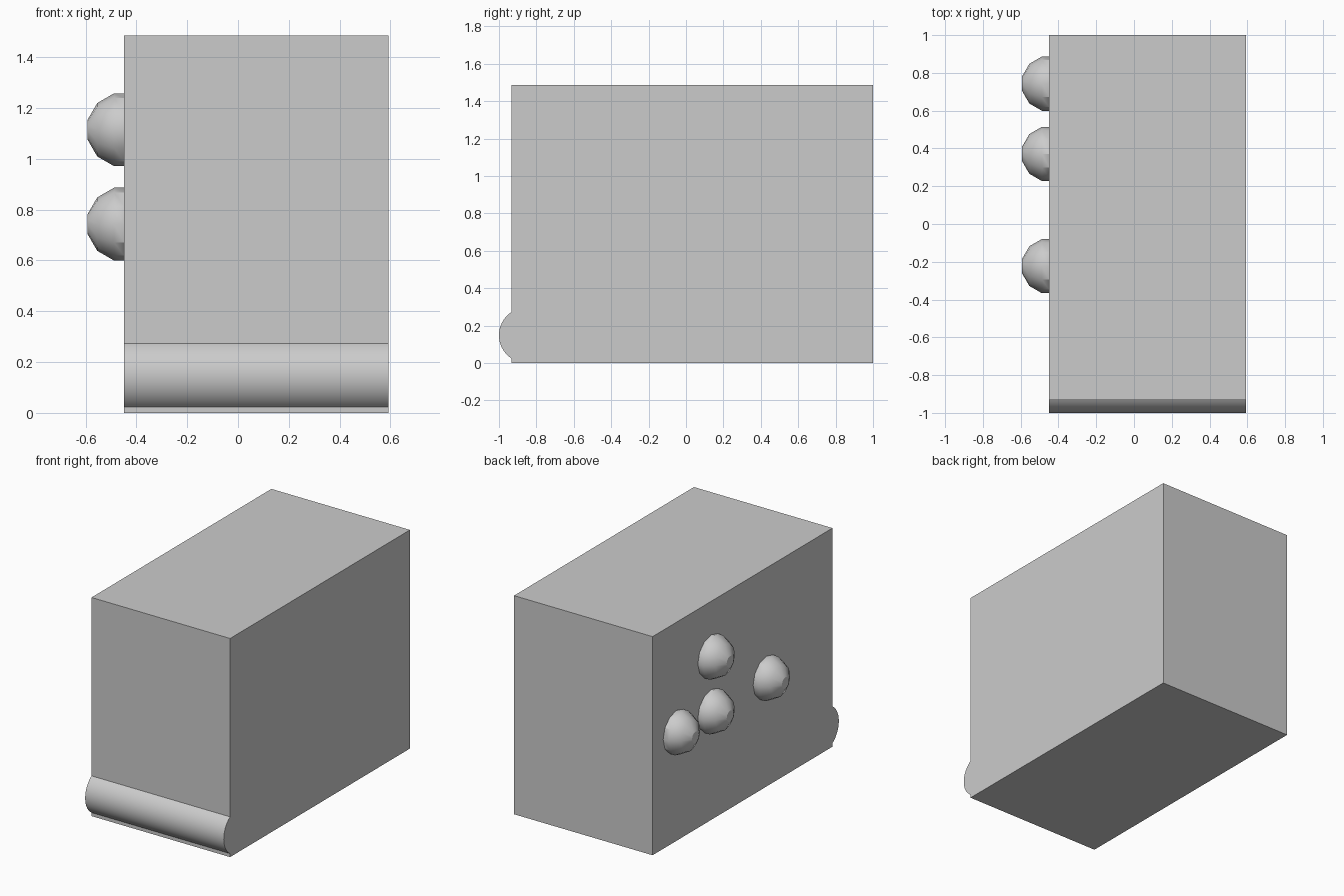
import bpy, bmesh
from math import sin, cos, asin, pi, radians
from mathutils import Vector

cube = bpy.data.objects.get("Cube")
if cube:
    bpy.data.objects.remove(cube, do_unlink=True)

# One plain grey for everything
grey = bpy.data.materials.new("light_grey")
grey.use_nodes = True
colour = (0.6, 0.6, 0.6, 1)
grey.diffuse_color = colour
grey.node_tree.nodes["Principled BSDF"].inputs["Base Color"].default_value = colour

LEFT, RIGHT = -0.449, 0.593
FRONT, BACK = -0.932, 1.0
HEIGHT = 1.486
RADIUS = 0.1486


def finish(bm, name, smooth=False):
    bmesh.ops.recalc_face_normals(bm, faces=bm.faces)
    mesh = bpy.data.meshes.new(name)
    bm.to_mesh(mesh)
    bm.free()
    mesh.materials.append(grey)
    obj = bpy.data.objects.new(name, mesh)
    bpy.context.collection.objects.link(obj)
    if smooth:
        bpy.ops.object.select_all(action="DESELECT")
        obj.select_set(True)
        bpy.context.view_layer.objects.active = obj
        bpy.ops.object.shade_smooth_by_angle(angle=radians(30))
    return obj


def extrude_profile(name, profile, smooth=False):
    """Extrude a closed (y, z) profile across the full width."""
    bm = bmesh.new()
    face = bm.faces.new([bm.verts.new((LEFT, y, z)) for y, z in profile])
    result = bmesh.ops.extrude_face_region(bm, geom=[face], use_keep_orig=True)
    moved = [v for v in result["geom"] if isinstance(v, bmesh.types.BMVert)]
    bmesh.ops.translate(bm, verts=moved, vec=(RIGHT - LEFT, 0, 0))
    return finish(bm, name, smooth)


def dome(name, y, z):
    """Faceted half ball with a flat tip, pointing along -x."""
    bm = bmesh.new()
    angles = [radians(a) for a in (15, 45, 75)]
    points = [(-RADIUS * cos(a), RADIUS * sin(a)) for a in angles]
    points.append((0, points[-1][1]))
    verts = [bm.verts.new((px, 0, pr)) for px, pr in points]
    edges = [bm.edges.new(pair) for pair in zip(verts, verts[1:])]
    bmesh.ops.spin(bm, geom=verts + edges, cent=(0, 0, 0), axis=(1, 0, 0),
                   angle=2 * pi, steps=12)
    bmesh.ops.remove_doubles(bm, verts=bm.verts, dist=0.0005)
    bmesh.ops.holes_fill(bm, edges=bm.edges, sides=0)
    bmesh.ops.translate(bm, verts=bm.verts, vec=Vector((LEFT, y, z)))
    return finish(bm, name, smooth=True)


# Main block
extrude_profile("body", [(FRONT, 0), (BACK, 0), (BACK, HEIGHT), (FRONT, HEIGHT)])

# Rounded roll along the bottom of the front
centre_y = -1 + RADIUS
half_arc = pi / 2 - asin((centre_y - FRONT) / RADIUS)
steps = 32
arc = [half_arc * (2 * i / steps - 1) for i in range(steps + 1)]
extrude_profile("front_roll",
                [(centre_y - RADIUS * cos(a), RADIUS + RADIUS * sin(a)) for a in arc],
                smooth=True)

# Side buttons: a lower row of three and one above the middle
low, high = HEIGHT / 2, HEIGHT * 0.75
for name, y, z in (("rear_button", 0.743, low), ("middle_button", 0.371, low),
                   ("front_button", -0.223, low), ("upper_button", 0.371, high)):
    dome(name, y, z)
